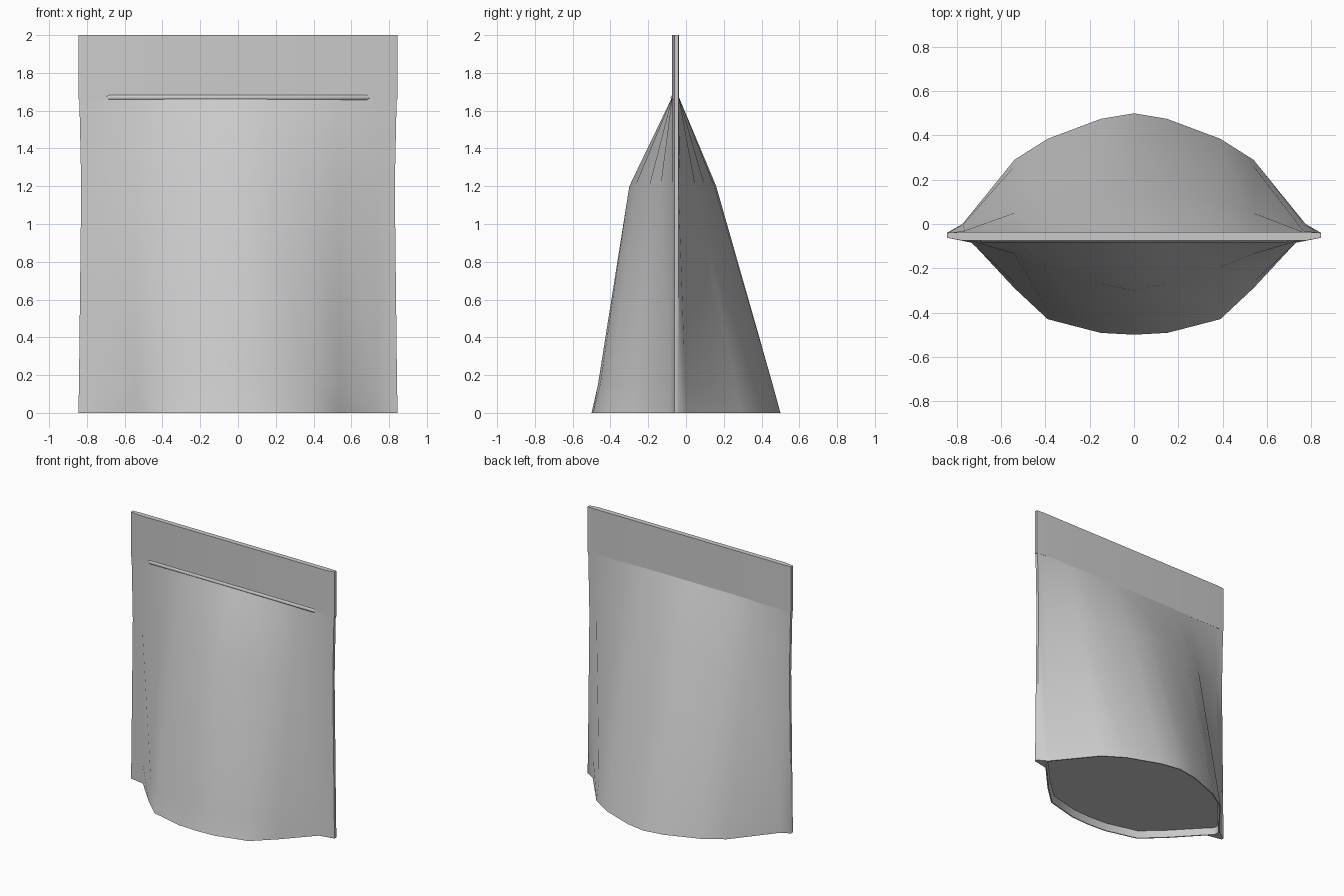
import bpy, bmesh

if "Cube" in bpy.data.objects:
    bpy.data.objects.remove(bpy.data.objects["Cube"])

# Half outlines (x, y) from the centre to the side seam, at the foot and at the shoulder fold
FOOT_BACK = [(0, 0.5), (0.15, 0.475), (0.39, 0.385), (0.54, 0.29), (0.775, 0.0)]
FOOT_FRONT = [(0, -0.5), (0.15, -0.492), (0.39, -0.43), (0.54, -0.29), (0.73, -0.085)]
MID_BACK = [(0, 0.16), (0.15, 0.15), (0.39, 0.10), (0.54, 0.05), (0.765, -0.03)]
MID_FRONT = [(0, -0.3), (0.15, -0.27), (0.39, -0.195), (0.54, -0.135), (0.745, -0.075)]


def ring(half_back, half_front, seam):
    """Closed loop: back centre -> right seam -> front centre -> left seam."""
    right = half_back + seam + half_front[::-1]
    left = [(-x, y) for x, y in right[1:-1]]
    return right + left[::-1]


def seam(half_width):
    return [(half_width, -0.04), (half_width, -0.062)]


def blend(a, b, t):
    return [(p[0] + (q[0] - p[0]) * t, p[1] + (q[1] - p[1]) * t) for p, q in zip(a, b)]


def scaled(points, sx, sy):
    return [(x * sx, y * sy) for x, y in points]


def flat(points, y):
    return [(x, y) for x, _ in points]


def loft(name, rings, angle):
    """Join equal-length rings [(points, z), ...] into one closed mesh object."""
    bm = bmesh.new()
    loops = [[bm.verts.new((x, y, z)) for x, y in pts] for pts, z in rings]
    for a, b in zip(loops, loops[1:]):
        n = len(a)
        for i in range(n):
            j = (i + 1) % n
            bm.faces.new((a[i], a[j], b[j], b[i]))
    bm.faces.new(loops[0][::-1])
    bm.faces.new(loops[-1])
    bmesh.ops.recalc_face_normals(bm, faces=bm.faces)
    mesh = bpy.data.meshes.new(name)
    bm.to_mesh(mesh)
    bm.free()
    obj = bpy.data.objects.new(name, mesh)
    bpy.context.collection.objects.link(obj)
    bpy.context.view_layer.objects.active = obj
    obj.select_set(True)
    bpy.ops.object.shade_smooth_by_angle(angle=angle)
    obj.select_set(False)
    return obj


# Pouch body: recessed base, foot rim, bulging walls closing to the top seal
foot = ring(FOOT_BACK, FOOT_FRONT, seam(0.845))
low = ring(blend(FOOT_BACK, MID_BACK, 0.12), blend(FOOT_FRONT, MID_FRONT, 0.17), seam(0.842))
mid = ring(MID_BACK, MID_FRONT, seam(0.83))
top = ring(flat(MID_BACK, -0.037), flat(MID_FRONT, -0.074), seam(0.84))
inner_seam = [(0.765, -0.03), (0.755, -0.05)]
rim = ring(scaled(FOOT_BACK, 0.985, 0.985), scaled(FOOT_FRONT, 0.985, 0.985), inner_seam)
base = ring(scaled(FOOT_BACK, 0.975, 0.95), scaled(FOOT_FRONT, 0.975, 0.955),
            scaled(inner_seam, 0.99, 1))
loft("pouch_body", [(base, 0.05), (rim, 0.0), (foot, 0.0), (low, 0.15),
                    (mid, 1.2), (top, 1.67)], 1.1)

# Flat top seal band with tapered ends
band = ring([(0, -0.036), (0.78, -0.036)], [(0, -0.074), (0.78, -0.074)], seam(0.845))
loft("top_seal", [(band, 1.66), (band, 2.0)], 1.1)


# Soft zip ridge across the front
def ridge(half, y):
    return [(-half, -0.06), (half, -0.06), (half - 0.02, y), (-half + 0.02, y)]


loft("zip_ridge", [(ridge(0.70, -0.073), 1.655), (ridge(0.71, -0.083), 1.67),
                   (ridge(0.70, -0.073), 1.685)], 1.6)
